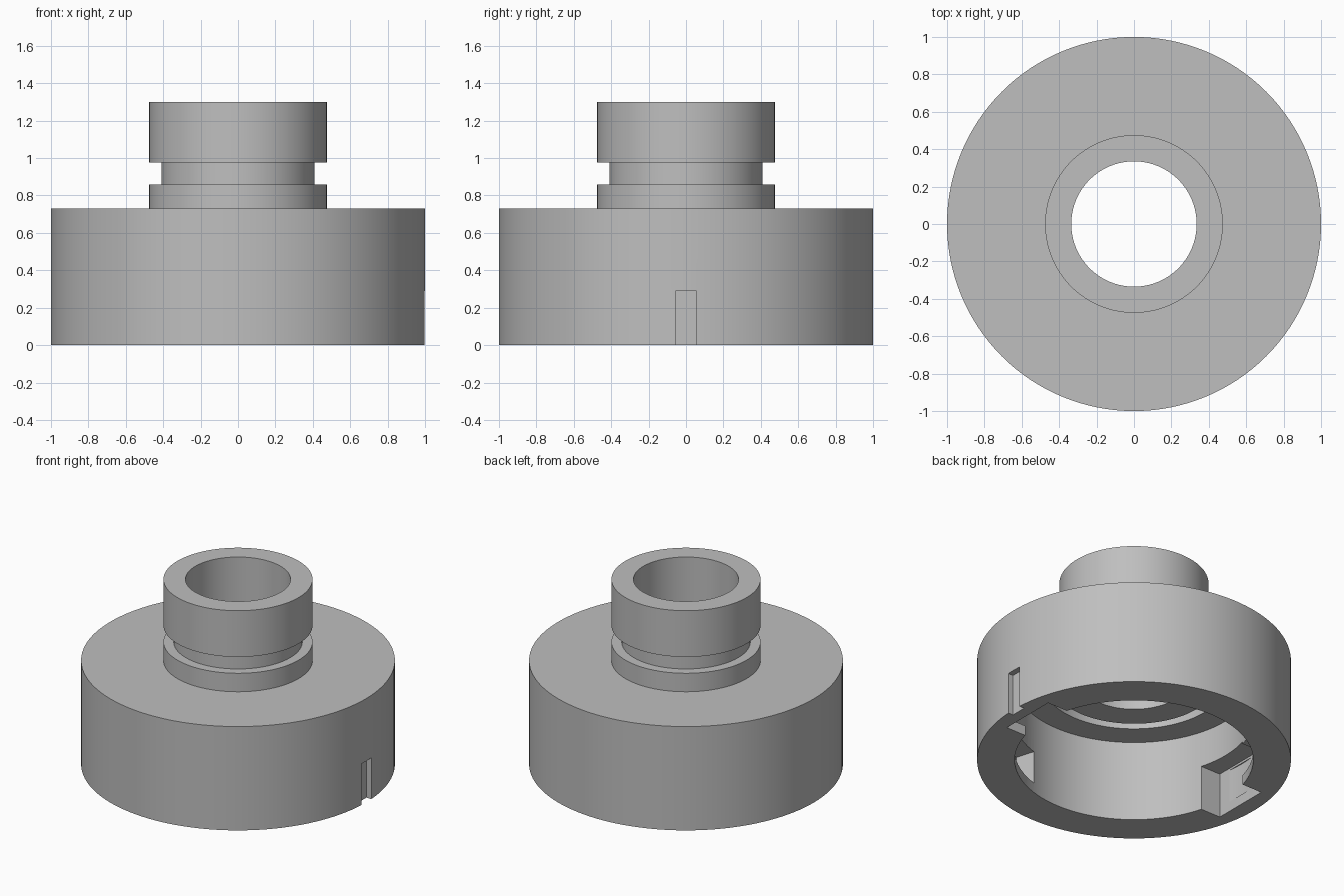
import bpy, bmesh
from math import cos, sin, radians, pi

cube = bpy.data.objects.get("Cube")
if cube:
    bpy.data.objects.remove(cube)

grey = bpy.data.materials.new("mid_grey")
grey.use_nodes = True
grey.diffuse_color = (0.52, 0.52, 0.52, 1)
grey.node_tree.nodes["Principled BSDF"].inputs["Base Color"].default_value = grey.diffuse_color


def revolve(name, profile, start, sweep, steps):
    """Revolve a closed (radius, height) outline, capping the ends of a partial sweep."""
    closed = abs(sweep) >= 360
    bm = bmesh.new()
    rings = []
    for i in range(steps if closed else steps + 1):
        a = radians(start + sweep * i / steps)
        rings.append([bm.verts.new((r * cos(a), r * sin(a), z)) for r, z in profile])
    n = len(profile)
    for i in range(steps):
        a, b = rings[i], rings[(i + 1) % len(rings)]
        for j in range(n):
            k = (j + 1) % n
            bm.faces.new((a[j], b[j], b[k], a[k]))
    if not closed:
        bm.faces.new(rings[0])
        bm.faces.new(rings[-1])
    return finish(name, bm)


def box(name, x0, x1, y0, y1, z0, z1):
    bm = bmesh.new()
    bmesh.ops.create_cube(bm, size=1)
    for v in bm.verts:
        v.co = (x1 if v.co.x > 0 else x0, y1 if v.co.y > 0 else y0, z1 if v.co.z > 0 else z0)
    return finish(name, bm)


def finish(name, bm):
    bmesh.ops.recalc_face_normals(bm, faces=bm.faces[:])
    mesh = bpy.data.meshes.new(name)
    bm.to_mesh(mesh)
    bm.free()
    mesh.materials.append(grey)
    obj = bpy.data.objects.new(name, mesh)
    bpy.context.collection.objects.link(obj)
    return obj


# Hollow flanged body: wide skirt, grooved neck, through bore, seal groove in the ceiling
body = revolve("adapter_body", [
    (0.76, 0), (1, 0), (1, 0.73), (0.475, 0.73), (0.475, 0.86), (0.41, 0.86),
    (0.41, 0.975), (0.475, 0.975), (0.475, 1.3), (0.335, 1.3), (0.335, 0.567),
    (0.52, 0.567), (0.52, 0.63), (0.585, 0.63), (0.585, 0.567), (0.76, 0.567)],
    0, 360, 128)

# Two bayonet entries, each leading into a locking channel, half a turn apart
cutters = []
for side, start in ((1, 7), (-1, 187)):
    x0, x1 = sorted((side * 0.6, side * 0.886))
    cutters.append(box("entry_cutter", x0, x1, -0.205, 0.205, -0.1, 0.315))
    cutters.append(revolve("channel_cutter",
                           [(0.68, 0.07), (0.893, 0.07), (0.893, 0.3), (0.68, 0.3)],
                           start, -80, 28))

# Shallow alignment mark on the outside
cutters.append(box("mark_cutter", 0.96, 1.1, -0.055, 0.055, -0.1, 0.29))

for cutter in cutters:
    mod = body.modifiers.new(cutter.name, 'BOOLEAN')
    mod.operation = 'DIFFERENCE'
    mod.solver = 'EXACT'
    mod.object = cutter
    cutter.hide_render = True

# Bake the cuts and drop the cutters
bpy.context.view_layer.update()
depsgraph = bpy.context.evaluated_depsgraph_get()
baked = bpy.data.meshes.new_from_object(body.evaluated_get(depsgraph))
body.modifiers.clear()
body.data = baked
for cutter in cutters:
    bpy.data.objects.remove(cutter)

bpy.ops.object.select_all(action='DESELECT')
body.select_set(True)
bpy.context.view_layer.objects.active = body
bpy.ops.object.shade_smooth_by_angle(angle=pi / 6)
